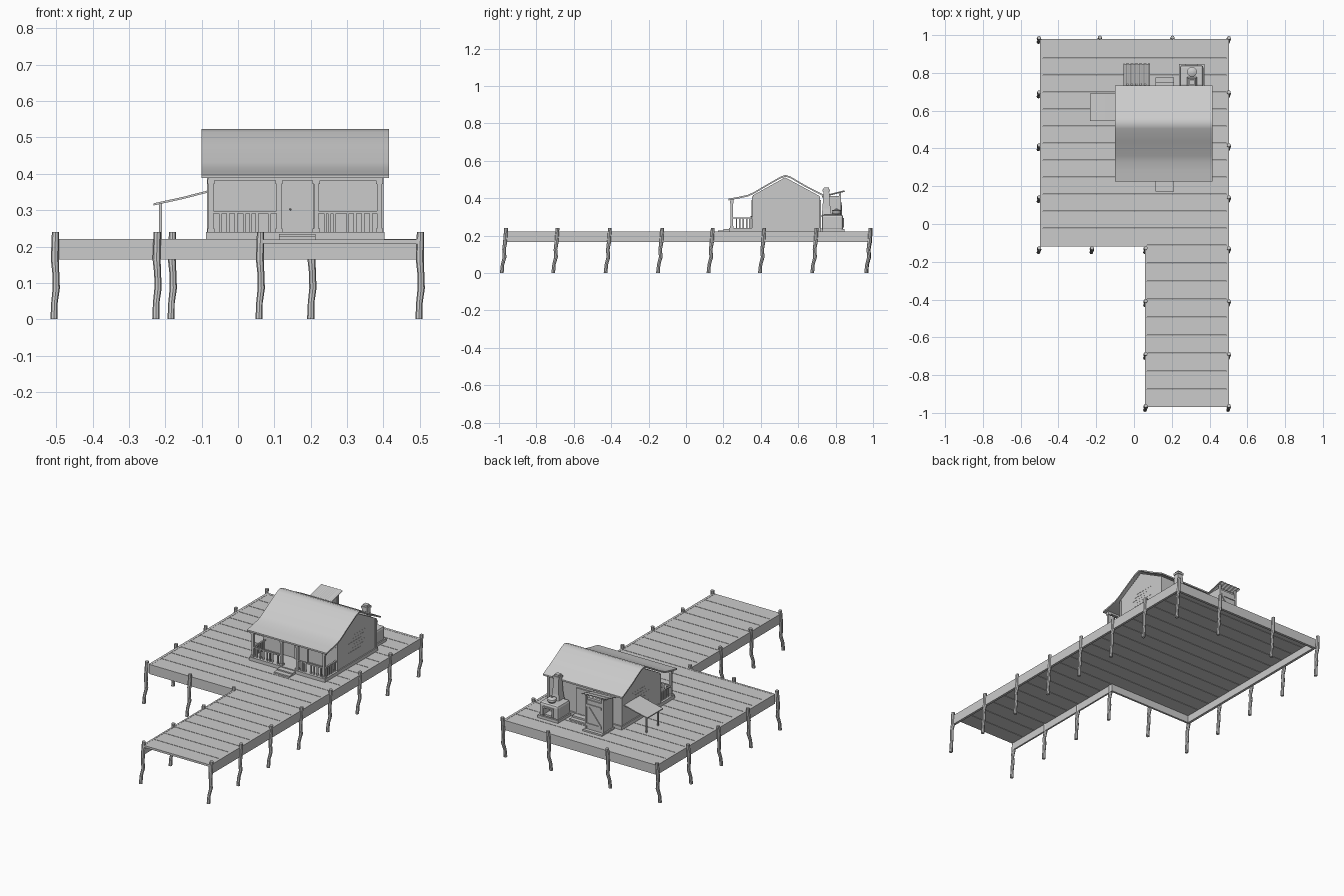
import bpy, bmesh, math
from mathutils import Vector, Matrix


def finish(bm, name, smooth=False):
    bmesh.ops.recalc_face_normals(bm, faces=bm.faces)
    me = bpy.data.meshes.new(name)
    bm.to_mesh(me)
    bm.free()
    ob = bpy.data.objects.new(name, me)
    bpy.context.collection.objects.link(ob)
    if smooth:
        bpy.ops.object.select_all(action='DESELECT')
        bpy.context.view_layer.objects.active = ob
        ob.select_set(True)
        bpy.ops.object.shade_smooth_by_angle(angle=math.radians(40))
    return ob


def boxes(name, items, bevel=0):
    """Each item: x0, x1, y0, y1, z0, z1."""
    bm = bmesh.new()
    for x0, x1, y0, y1, z0, z1 in items:
        m = Matrix.Translation(((x0 + x1) / 2, (y0 + y1) / 2, (z0 + z1) / 2)) @ \
            Matrix.Diagonal((x1 - x0, y1 - y0, z1 - z0, 1))
        bmesh.ops.create_cube(bm, size=1, matrix=m)
    if bevel:
        bmesh.ops.bevel(bm, geom=bm.edges[:], offset=bevel, segments=2, affect='EDGES', profile=0.5)
    return finish(bm, name)


def prism(name, pts, a, b, axis='x', smooth=False):
    """Extrude a profile along x (points are y,z) or along y (points are x,z)."""
    bm = bmesh.new()
    put = (lambda p, t: (t, p[0], p[1])) if axis == 'x' else (lambda p, t: (p[0], t, p[1]))
    r0 = [bm.verts.new(put(p, a)) for p in pts]
    r1 = [bm.verts.new(put(p, b)) for p in pts]
    bm.faces.new(r0)
    bm.faces.new(r1)
    for i in range(len(pts)):
        j = (i + 1) % len(pts)
        bm.faces.new((r0[i], r0[j], r1[j], r1[i]))
    return finish(bm, name, smooth)


def stack(name, rings, n=8, smooth=True, turn=0):
    """Loft circular rings: x, y, z, radius."""
    bm = bmesh.new()
    loops = []
    for x, y, z, r in rings:
        loops.append([bm.verts.new((x + r * math.cos(turn + math.tau * k / n),
                                    y + r * math.sin(turn + math.tau * k / n), z)) for k in range(n)])
    for p, q in zip(loops, loops[1:]):
        for k in range(n):
            bm.faces.new((p[k], p[(k + 1) % n], q[(k + 1) % n], q[k]))
    bm.faces.new(loops[0])
    bm.faces.new(loops[-1])
    return finish(bm, name, smooth)


def thick(pts, t):
    return pts + [(u, v - t) for u, v in reversed(pts)]


# deck planks laid across x
planks = []
for i in range(12):
    planks.append((-0.49, 0.5, -0.11 + i * 0.09, -0.023 + i * 0.09, 0.208, 0.22))
w = 0.86 / 9
for i in range(9):
    planks.append((0.062, 0.5, -0.97 + i * w, -0.973 + (i + 1) * w, 0.208, 0.22))
boxes("deck_planks", planks)

# skirt beams round the deck, open at the walkway's front end
boxes("deck_skirt", [
    (-0.497, -0.482, -0.118, 0.978, 0.165, 0.221), (0.489, 0.503, -0.97, 0.978, 0.165, 0.221),
    (-0.49, 0.5, 0.965, 0.98, 0.165, 0.221), (-0.49, 0.068, -0.12, -0.108, 0.165, 0.221),
    (0.058, 0.068, -0.97, -0.11, 0.165, 0.221)])

# crooked support posts
ys = [-0.965, -0.69, -0.41, -0.13, 0.14, 0.415, 0.695, 0.983]
spots = [(0.502, y) for y in ys] + [(-0.502, y) for y in ys[3:]] + [(0.062, y) for y in ys[:4]]
spots += [(-0.222, -0.13), (-0.18, 0.985), (0.204, 0.985)]
lean = [(-0.004, -0.02, 0, 0.010), (-0.003, -0.016, 0.045, 0.009), (0.002, -0.005, 0.085, 0.010),
        (0.001, -0.008, 0.125, 0.0095), (-0.002, -0.002, 0.165, 0.011), (0, 0.003, 0.24, 0.010)]
for x, y in spots:
    stack("support_post", [(x + a, y + b, z, r) for a, b, z, r in lean])

# house floor, steps
boxes("house_floor", [(-0.088, 0.403, 0.23, 0.722, 0.22, 0.24)])
boxes("steps", [(0.113, 0.213, 0.172, 0.2, 0.22, 0.228), (0.113, 0.213, 0.2, 0.235, 0.22, 0.235),
                (0.113, 0.213, 0.72, 0.752, 0.22, 0.238), (0.113, 0.213, 0.752, 0.776, 0.22, 0.228)])

# walls with gables
prism("house_walls", [(0.357, 0.24), (0.357, 0.415), (0.53, 0.511), (0.713, 0.412), (0.713, 0.24)], -0.082, 0.397)
corners = [(x, x + 0.012, y, y + 0.012, 0.24, 0.41) for x in (-0.085, 0.388) for y in (0.353, 0.704)]
boxes("corner_boards", corners)

# sagging roof with soft ridge and upturned porch
roof = prism("house_roof", thick([(0.226, 0.397), (0.28, 0.407), (0.33, 0.418), (0.36, 0.431), (0.44, 0.478),
                                  (0.505, 0.515), (0.532, 0.524), (0.56, 0.515), (0.64, 0.468), (0.734, 0.42)],
                                 0.009), -0.1, 0.415, smooth=True)

# porch posts with caps and feet, and header beam
parts = [(-0.082, 0.397, 0.239, 0.253, 0.382, 0.393)]
for x in (-0.074, 0.113, 0.215, 0.389):
    parts += [(x - 0.0065, x + 0.0065, 0.239, 0.252, 0.24, 0.386),
              (x - 0.010, x + 0.010, 0.236, 0.255, 0.372, 0.384),
              (x - 0.010, x + 0.010, 0.236, 0.255, 0.24, 0.25)]
boxes("porch_posts", parts)

# porch railings, some balusters missing
rails = []
for a, b in ((-0.07, 0.11), (0.218, 0.386)):
    rails += [(a, b, 0.241, 0.25, 0.291, 0.298)]
for x in (-0.048, -0.027, -0.006, 0.018, 0.035, 0.052, 0.087, 0.24, 0.252, 0.266, 0.302, 0.322, 0.344, 0.366):
    rails.append((x - 0.004, x + 0.004, 0.243, 0.249, 0.24, 0.292))
for x in (-0.074, 0.389):
    rails.append((x - 0.0045, x + 0.0045, 0.245, 0.357, 0.291, 0.298))
    for k in range(5):
        y = 0.27 + k * 0.018
        rails.append((x - 0.003, x + 0.003, y - 0.004, y + 0.004, 0.24, 0.292))
boxes("porch_railing", rails)

# doors front and back
for name, y in (("front_door", 0.355), ("back_door", 0.715)):
    boxes(name, [(0.127, 0.201, y - 0.004, y + 0.004, 0.24, 0.38),
                 (0.12, 0.128, y - 0.006, y + 0.006, 0.24, 0.388),
                 (0.2, 0.208, y - 0.006, y + 0.006, 0.24, 0.388),
                 (0.12, 0.208, y - 0.006, y + 0.006, 0.38, 0.389)])
    s = -1 if y < 0.5 else 1
    stack("door_knob", [(0.144, y + s * 0.007, 0.299, 0.001), (0.144, y + s * 0.007, 0.302, 0.003),
                        (0.144, y + s * 0.007, 0.305, 0.001)])

# weathered slats on the walls
slats = [(-0.035, 0.055, 0.355, 0.358, 0.369, 0.372), (0.29, 0.385, 0.355, 0.358, 0.369, 0.372)]
for k in range(6):
    z, o = 0.3 + k * 0.018, 0.02 * (k % 3)
    for x in (-0.083, 0.396):
        slats.append((x, x + 0.002, 0.46 + o, 0.58 + o, z, z + 0.003))
boxes("wall_slats", slats)

# side awning on two poles
prism("awning", thick([(-0.232, 0.319), (-0.15, 0.337), (-0.08, 0.355)], 0.006), 0.545, 0.69, axis='y')
boxes("awning_poles", [(-0.217, -0.209, y, y + 0.008, 0.22, 0.319) for y in (0.56, 0.667)])

# outhouse with braced door
boxes("outhouse_walls", [(-0.04, 0.07, 0.735, 0.822, 0.22, 0.412)])
X0, X1, Y = -0.032, 0.062, 0.822
boxes("outhouse_door", [(X0, X1, Y, Y + 0.006, 0.228, 0.4), (X0, X1, Y + 0.006, Y + 0.011, 0.25, 0.264),
                        (X0, X1, Y + 0.006, Y + 0.011, 0.362, 0.376),
                        (-0.044, -0.034, Y - 0.004, Y + 0.008, 0.22, 0.43),
                        (0.064, 0.074, Y - 0.004, Y + 0.008, 0.22, 0.43)])
prism("door_brace", [(X0, 0.264), (X0 + 0.015, 0.264), (X1, 0.362), (X1 - 0.015, 0.362)], Y + 0.006, Y + 0.011, axis='y')
boxes("outhouse_base", [(-0.048, 0.078, 0.73, 0.848, 0.22, 0.229)])

# corrugated outhouse roof
wave = [(-0.055 + 0.14 * k / 24, (0, 0.004, 0.004, 0)[k % 4]) for k in range(25)]
tin = prism("outhouse_roof", thick([(x, z) for x, z in wave], 0.004), 0, 0.125, axis='y')
tin.location = (0, 0.727, 0.408)
tin.rotation_euler = (math.radians(14), 0, 0)

# outdoor oven: base, body with firebox, chimney and pot
boxes("oven_base", [(0.238, 0.372, 0.728, 0.848, 0.22, 0.236)])
body = boxes("oven_body", [(0.243, 0.367, 0.726, 0.84, 0.228, 0.312)], bevel=0.012)
cut = boxes("firebox_cutter", [(0.28, 0.332, 0.79, 0.87, 0.248, 0.286)])
cut.hide_render = True
cut.hide_viewport = True
m = body.modifiers.new("firebox", 'BOOLEAN')
m.operation, m.object = 'DIFFERENCE', cut
boxes("firebox_frame", [(0.272, 0.28, 0.834, 0.846, 0.242, 0.292), (0.332, 0.34, 0.834, 0.846, 0.242, 0.292),
                        (0.272, 0.34, 0.834, 0.846, 0.286, 0.294)])
stack("oven_chimney", [(0.307, 0.752, 0.305, 0.038), (0.307, 0.751, 0.345, 0.03), (0.307, 0.75, 0.435, 0.022),
                       (0.307, 0.75, 0.435, 0.028), (0.307, 0.75, 0.447, 0.028), (0.307, 0.75, 0.447, 0.02),
                       (0.307, 0.75, 0.456, 0.019)], n=4, smooth=False, turn=math.pi / 4)
stack("cooking_pot", [(0.307, 0.805, 0.31, 0.018), (0.307, 0.805, 0.32, 0.024), (0.307, 0.805, 0.331, 0.022),
                      (0.307, 0.805, 0.333, 0.026), (0.307, 0.805, 0.338, 0.016), (0.307, 0.805, 0.34, 0.005),
                      (0.307, 0.805, 0.346, 0.005)], n=16)
